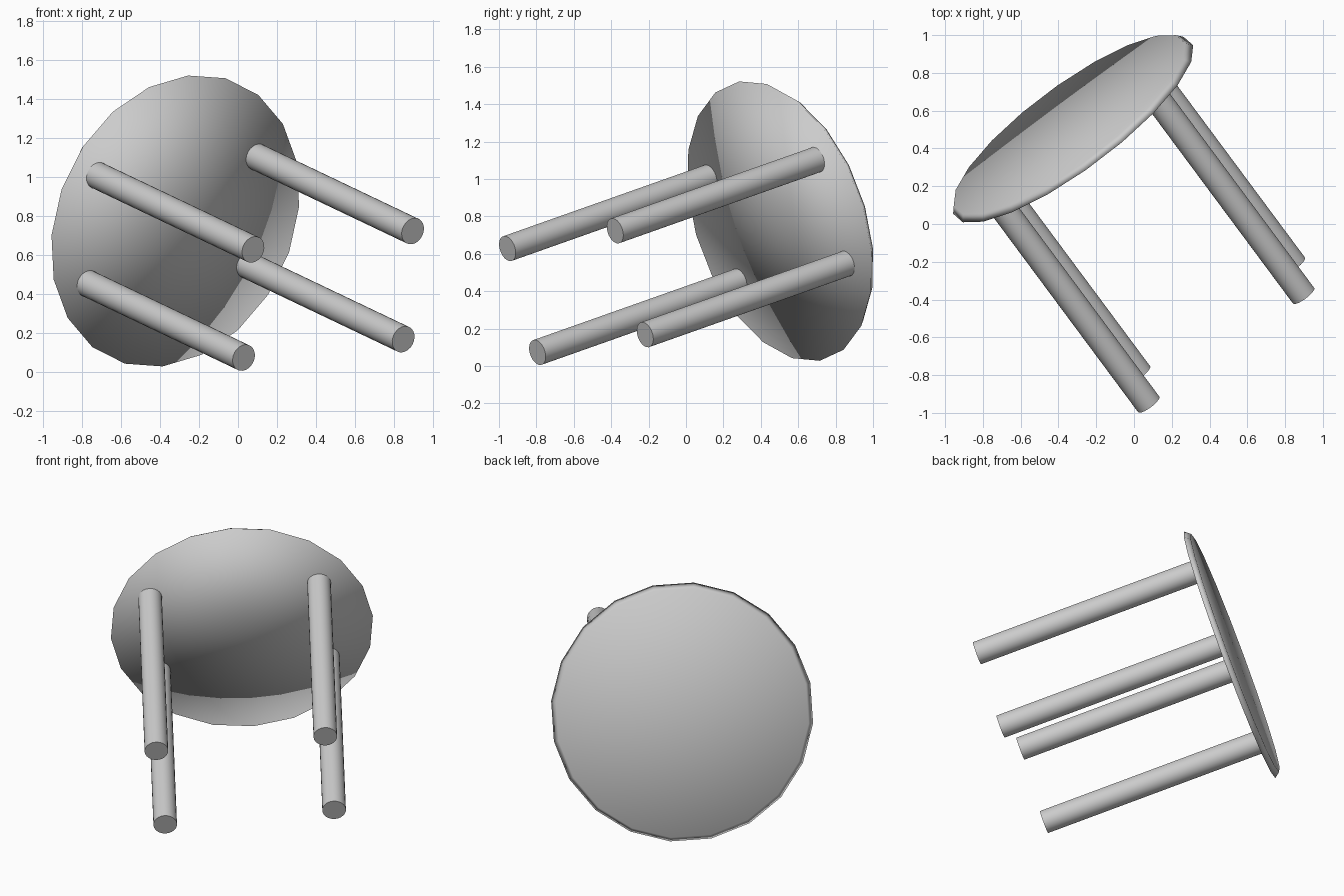
import bpy, bmesh
from mathutils import Vector, Matrix

if "Cube" in bpy.data.objects:
    bpy.data.objects.remove(bpy.data.objects["Cube"])

# Tilted frame of the stool: local x = long leg spacing, local z = seat normal
U = Vector((0.815, 0.572, 0.094)).normalized()
N = Vector((-0.573, 0.772, 0.273))
N = (N - N.dot(U) * U).normalized()
V = N.cross(U)
CENTER = Vector((-0.322, 0.50, 0.775))          # middle of the seat underside
FRAME = Matrix((U, V, N)).transposed().to_4x4()
FRAME.translation = CENTER


def cone(name, sides, r_low, r_high, z_low, z_high, x=0, y=0, fan=False):
    """Capped cylinder or cone along the tilted axis."""
    bm = bmesh.new()
    place = Matrix.Translation((x, y, (z_low + z_high) / 2))
    bmesh.ops.create_cone(bm, cap_ends=True, cap_tris=fan, segments=sides,
                          radius1=r_low, radius2=r_high,
                          depth=z_high - z_low, matrix=place)
    bm.transform(FRAME)
    mesh = bpy.data.meshes.new(name)
    bm.to_mesh(mesh)
    bm.free()
    obj = bpy.data.objects.new(name, mesh)
    bpy.context.collection.objects.link(obj)
    for p in mesh.polygons:
        p.use_smooth = True
    return obj


# Seat: thin 20-sided disc with a sloping rim, smooth over the edge
cone("seat", 20, 0.78, 0.752, 0, 0.034, fan=True)

# Four straight round legs
for sx, side in ((-1, "left"), (1, "right")):
    for sy, end in ((-1, "front"), (1, "back")):
        leg = cone(f"{end}_{side}_leg", 24, 0.07, 0.07, -1.393, 0.005,
                   -0.017 + sx * 0.503, -0.005 + sy * 0.29)
        bpy.ops.object.select_all(action='DESELECT')
        leg.select_set(True)
        bpy.context.view_layer.objects.active = leg
        bpy.ops.object.shade_smooth_by_angle()
